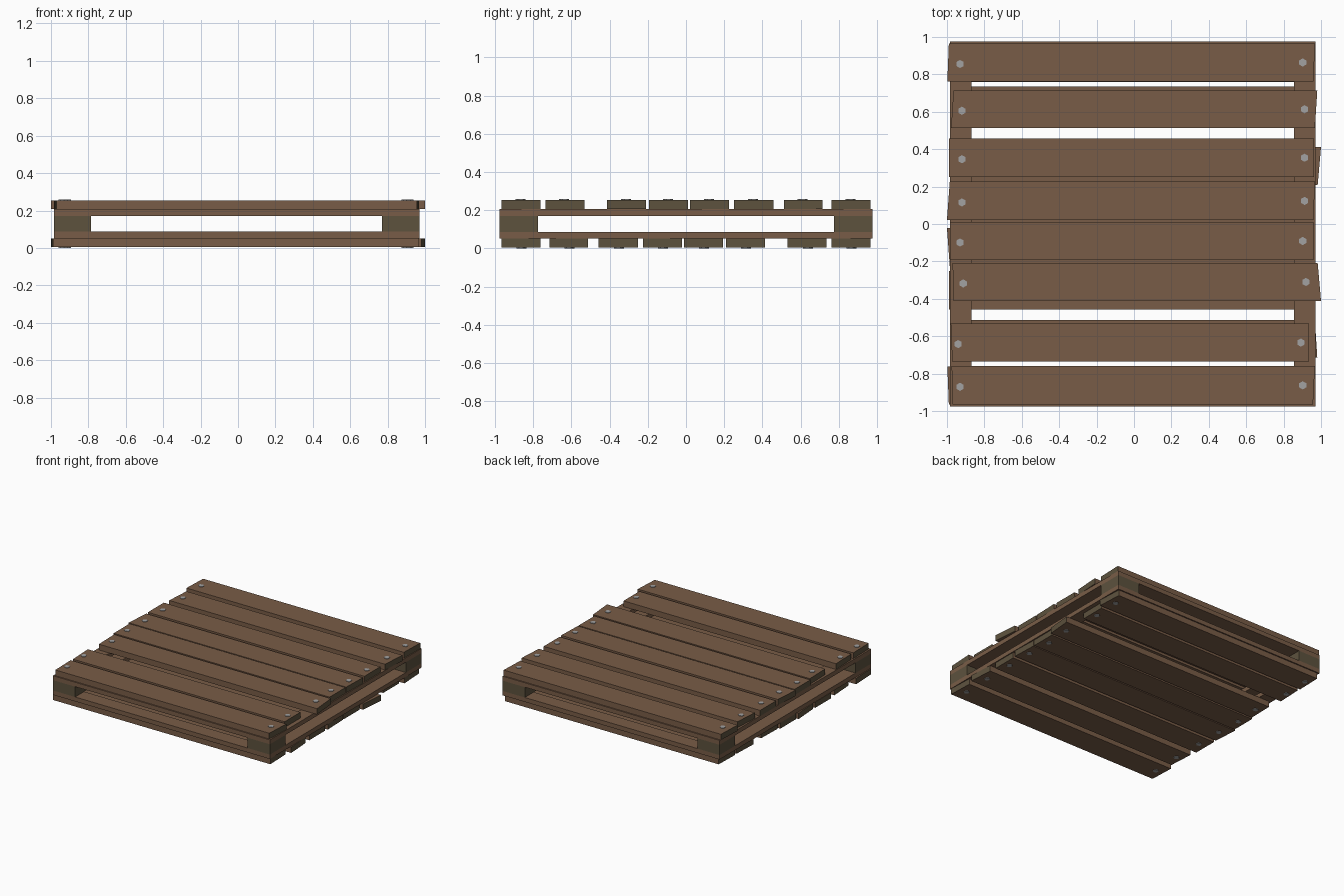
import bpy, bmesh, math

if "Cube" in bpy.data.objects:
    bpy.data.objects.remove(bpy.data.objects["Cube"])

H = 0.258            # total height; the bottom deck is the top deck flipped about x
X0, X1, Y = -0.985, 0.97, 0.975


def mat(name, rgb):
    m = bpy.data.materials.new(name)
    m.diffuse_color = (*rgb, 1)
    m.use_nodes = True
    m.node_tree.nodes["Principled BSDF"].inputs["Base Color"].default_value = m.diffuse_color
    return m


wood = mat("brown wood", (0.190, 0.108, 0.063))
grain = mat("dark end grain", (0.110, 0.085, 0.048))
steel = mat("grey steel", (0.36, 0.36, 0.36))


def prism(name, pts, z0, z1, mats, flip=False, end_rule=False):
    """Extrude an xy outline from z0 to z1; flip turns it over for the bottom deck."""
    if flip:
        pts = [(x, -y) for x, y in pts]
        z0, z1 = H - z1, H - z0
    bm = bmesh.new()
    lo = [bm.verts.new((x, y, z0)) for x, y in pts]
    hi = [bm.verts.new((x, y, z1)) for x, y in pts]
    bm.faces.new(lo)
    bm.faces.new(hi)
    n = len(pts)
    for i in range(n):
        j = (i + 1) % n
        bm.faces.new((lo[i], lo[j], hi[j], hi[i]))
    bmesh.ops.recalc_face_normals(bm, faces=bm.faces)
    bm.normal_update()
    if end_rule:     # sawn ends of the boards are darker
        for f in bm.faces:
            if abs(f.normal.x) > 0.7:
                f.material_index = 1
    me = bpy.data.meshes.new(name)
    bm.to_mesh(me)
    bm.free()
    for m in mats:
        me.materials.append(m)
    ob = bpy.data.objects.new(name, me)
    bpy.context.collection.objects.link(ob)
    return ob


# deck boards: y back, y front, left x (back, front), right x (back, front), bolt x
boards = [
    (0.965, 0.762, -0.990, -0.998, 0.967, 0.960, -0.930),
    (0.715, 0.512, -0.965, -0.978, 0.980, 0.967, -0.920),
    (0.457, 0.252, -0.988, -0.988, 0.962, 0.962, -0.920),
    (0.226, 0.021, -0.985, -1.000, 0.967, 0.960, -0.920),
    (0.011, -0.193, -0.985, -0.985, 0.960, 0.960, -0.930),
    (-0.208, -0.412, -0.970, -0.965, 0.982, 1.000, -0.913),
    (-0.532, -0.736, -0.980, -0.972, 0.935, 0.935, -0.940),
    (-0.760, -0.965, -0.975, -0.970, 0.967, 0.957, -0.930),
]

for deck, flip in (("top", False), ("bottom", True)):
    for i, (yb, yf, lb, lf, rb, rf, bx) in enumerate(boards, 1):
        prism(f"{deck}_board_{i}", [(lb, yb), (lf, yf), (rf, yf), (rb, yb)],
              0.207, 0.254, (wood, grain), flip, True)
        # hexagonal bolt heads
        yc = (yb + yf) / 2
        for side, cx, cy in (("left", bx, yc - 0.008), ("right", bx + 1.832, yc)):
            hexagon = [(cx + 0.022 * math.sin(k * math.pi / 3),
                        cy + 0.022 * math.cos(k * math.pi / 3)) for k in range(6)]
            prism(f"{deck}_bolt_{side}_{i}", hexagon, 0.235, H, (steel,), flip)

    # mitred frame of four rails
    w = 0.115
    outer = [(X0, -Y), (X1, -Y), (X1, Y), (X0, Y)]
    inner = [(X0 + w, w - Y), (X1 - w, w - Y), (X1 - w, Y - w), (X0 + w, Y - w)]
    for k, side in enumerate(("front", "right", "back", "left")):
        j = (k + 1) % 4
        prism(f"{deck}_{side}_rail", [outer[k], outer[j], inner[j], inner[k]],
              0.171, 0.207, (wood,), flip)

# corner blocks
for xn, xa in (("left", X0), ("right", X1 - 0.2)):
    for yn, ya in (("front", -Y), ("back", Y - 0.2)):
        prism(f"{yn}_{xn}_block", [(xa, ya), (xa + 0.2, ya), (xa + 0.2, ya + 0.2), (xa, ya + 0.2)],
              H - 0.171, 0.171, (grain,))
